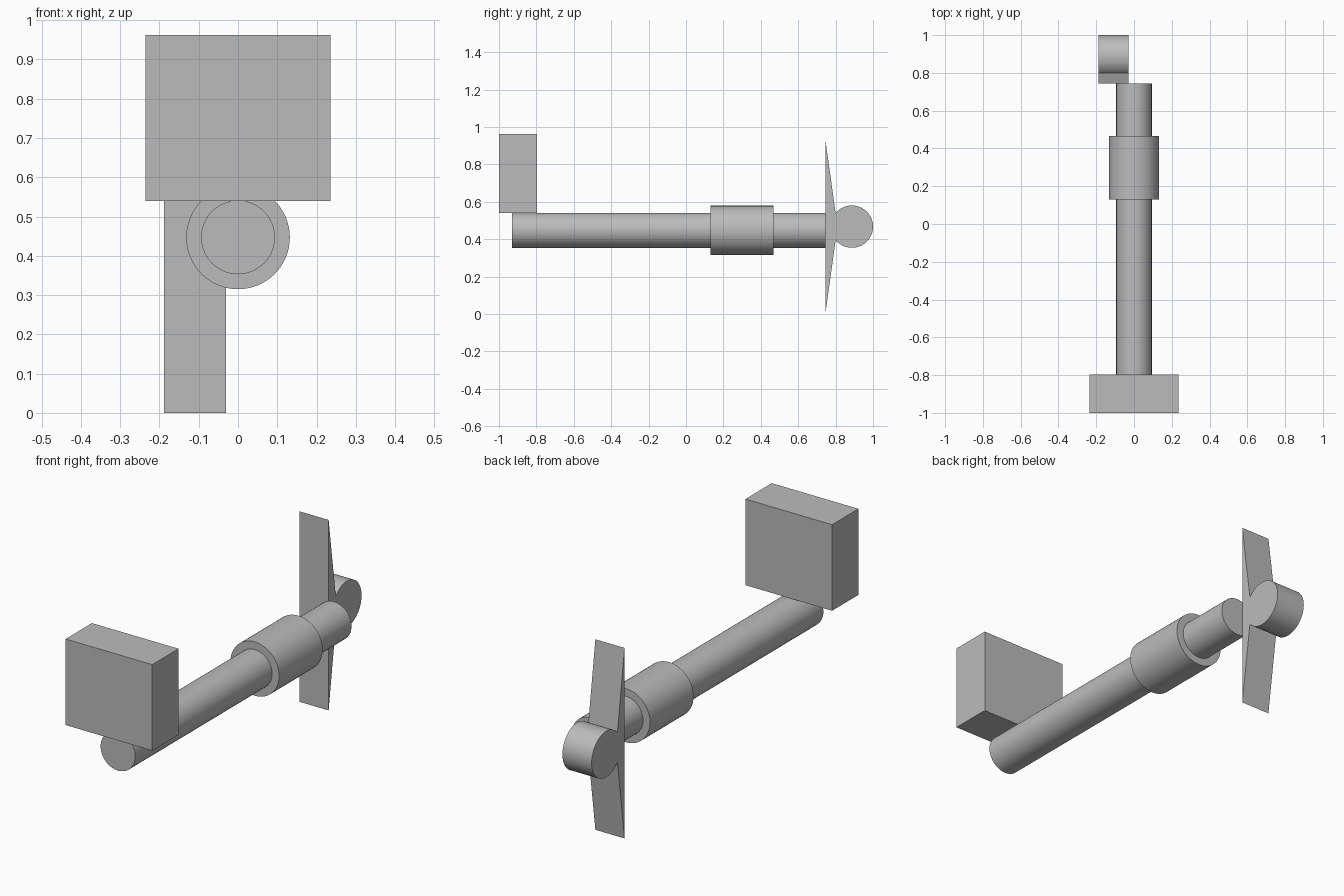
import bpy, bmesh, math

if "Cube" in bpy.data.objects:
    bpy.data.objects.remove(bpy.data.objects["Cube"], do_unlink=True)

grey = bpy.data.materials.new("plain grey")
grey.use_nodes = True
colour = (0.5, 0.5, 0.5, 1)
grey.diffuse_color = colour
grey.node_tree.nodes["Principled BSDF"].inputs["Base Color"].default_value = colour

AXIS_Z = 0.447


def finish(obj, name, smooth=False):
    obj.name = name
    obj.data.materials.clear()
    obj.data.materials.append(grey)
    if smooth:
        bpy.ops.object.select_all(action="DESELECT")
        obj.select_set(True)
        bpy.context.view_layer.objects.active = obj
        bpy.ops.object.shade_smooth_by_angle(angle=math.radians(25))


def cylinder_along_y(name, radius, y0, y1):
    bpy.ops.mesh.primitive_cylinder_add(
        vertices=64, radius=radius, depth=y1 - y0,
        location=(0, (y0 + y1) / 2, AXIS_Z), rotation=(math.pi / 2, 0, 0))
    finish(bpy.context.object, name, True)


# Long shaft and the thicker sleeve around it
cylinder_along_y("shaft", 0.094, -0.93, 0.745)
cylinder_along_y("sleeve", 0.132, 0.13, 0.467)

# Block on top of the front end
bpy.ops.mesh.primitive_cube_add(size=1, location=(0, -0.898, 0.751))
block = bpy.context.object
block.scale = (0.47, 0.204, 0.422)
finish(block, "front_block")

# Rear propeller: two tapered blades and a round hub, one extruded profile
hub_y, hub_z, hub_r = 0.887, 0.467, 0.113
join = math.acos((0.8 - hub_y) / hub_r)
steps = 56
profile = [(0.745, 0.0)]
for i in range(steps + 1):
    a = -join + 2 * join * i / steps
    profile.append((hub_y + hub_r * math.cos(a), hub_z + hub_r * math.sin(a)))
profile.append((0.745, 2 * hub_z))

bm = bmesh.new()
face = bm.faces.new([bm.verts.new((-0.188, y, z)) for y, z in profile])
side = bmesh.ops.extrude_face_region(bm, geom=[face])
bmesh.ops.translate(bm, vec=(0.158, 0, 0),
                    verts=[g for g in side["geom"] if isinstance(g, bmesh.types.BMVert)])
bmesh.ops.recalc_face_normals(bm, faces=bm.faces[:])
mesh = bpy.data.meshes.new("propeller")
bm.to_mesh(mesh)
bm.free()
propeller = bpy.data.objects.new("propeller", mesh)
bpy.context.collection.objects.link(propeller)
finish(propeller, "propeller", True)
